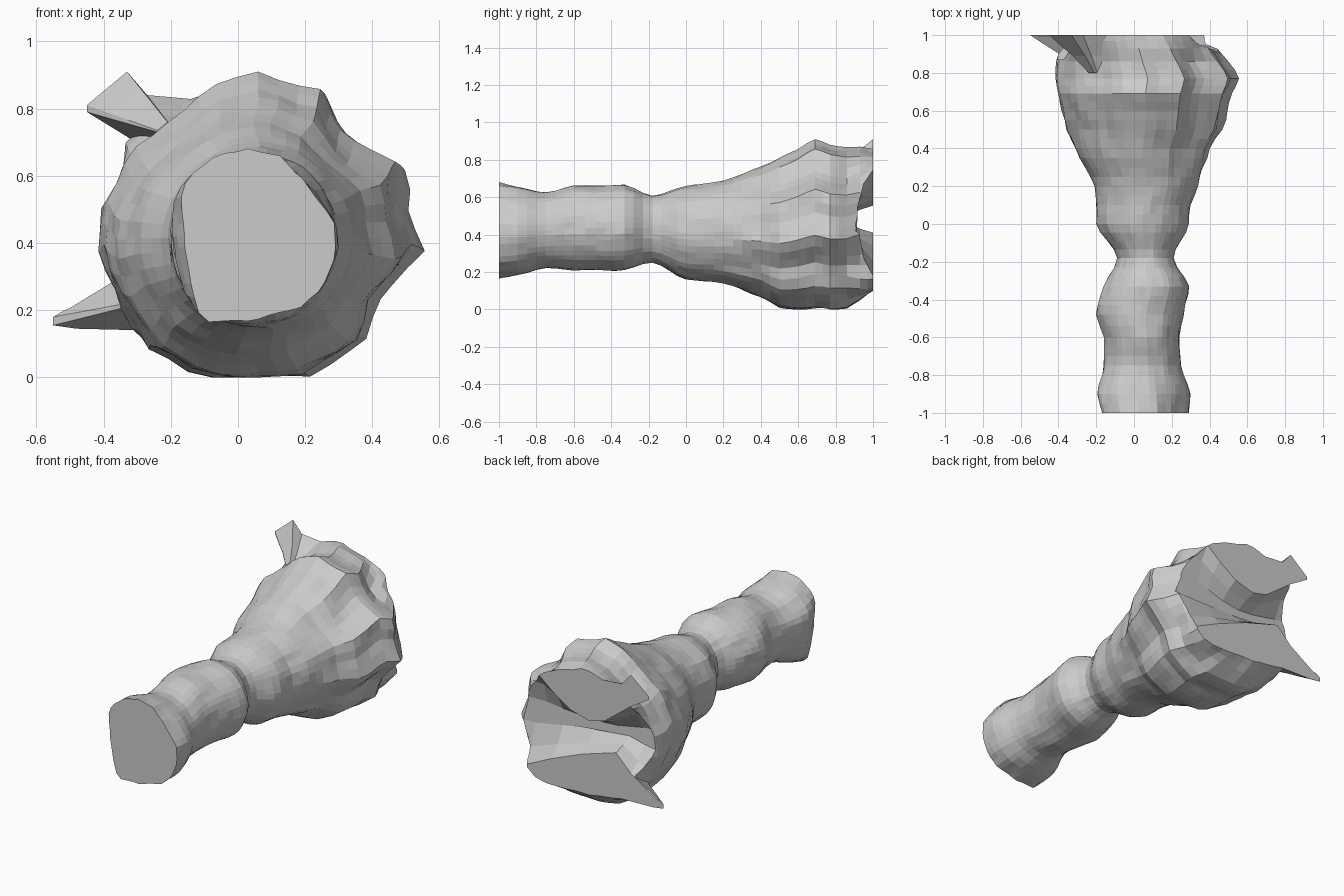
import bpy, bmesh, math
from mathutils import Vector, noise

if "Cube" in bpy.data.objects:
    bpy.data.objects.remove(bpy.data.objects["Cube"])

N = 44


def resample(poly):
    """Outline (x, z) -> N points by angle, normalised to a -1..1 box."""
    xs, zs = [p[0] for p in poly], [p[1] for p in poly]
    cx, cz = (min(xs) + max(xs)) / 2, (min(zs) + max(zs)) / 2
    hx, hz = (max(xs) - min(xs)) / 2, (max(zs) - min(zs)) / 2
    pts = [((x - cx) / hx, (z - cz) / hz) for x, z in poly]
    out = []
    for i in range(N):
        a = 2 * math.pi * i / N
        dx, dz = math.cos(a), math.sin(a)
        best = 0
        for (x1, z1), (x2, z2) in zip(pts, pts[1:] + pts[:1]):
            ex, ez = x2 - x1, z2 - z1
            den = dx * ez - dz * ex
            if abs(den) > 1e-9:
                r = (x1 * ez - z1 * ex) / den
                s = (x1 * dz - z1 * dx) / den
                if -1e-6 <= s <= 1 + 1e-6 and r > best:
                    best = r
        out.append(Vector((dx * best, dz * best)))
    return out


def loft(name, rings):
    """Skin a list of equal-length rings and cap both ends."""
    bm = bmesh.new()
    vs = [[bm.verts.new(p) for p in r] for r in rings]
    n = len(rings[0])
    for a, b in zip(vs, vs[1:]):
        for i in range(n):
            j = (i + 1) % n
            bm.faces.new((a[i], a[j], b[j], b[i]))
    bm.faces.new(vs[0])
    bm.faces.new(vs[-1])
    bmesh.ops.recalc_face_normals(bm, faces=bm.faces)
    me = bpy.data.meshes.new(name)
    bm.to_mesh(me)
    bm.free()
    ob = bpy.data.objects.new(name, me)
    bpy.context.collection.objects.link(ob)
    return ob


# Cross-sections: near end, plain round, swollen part, far mouth
near = resample([(-.13, .2), (-.08, .165), (.05, .17), (.19, .21), (.25, .27),
                 (.295, .38), (.28, .47), (.2, .58), (.12, .66), (.03, .68),
                 (-.05, .665), (-.12, .62), (-.17, .55), (-.165, .46)])
plain = [Vector((math.cos(2 * math.pi * i / N), math.sin(2 * math.pi * i / N)))
         for i in range(N)]
bulb = resample([(-.12, 0), (.2, 0), (.39, .12), (.42, .25), (.55, .38), (.5, .53),
                 (.5, .63), (.48, .66), (.38, .68), (.31, .75), (.26, .85), (.07, .91),
                 (-.08, .86), (-.15, .8), (-.3, .7), (-.36, .6), (-.41, .5),
                 (-.41, .36), (-.36, .25), (-.28, .1)])
mouth = resample([(-.28, .14), (-.12, .115), (.1, .1), (.3, .1), (.37, .15), (.38, .4),
                  (.36, .6), (.29, .75), (.1, .83), (0, .86), (-.1, .84), (-.24, .79),
                  (-.33, .7), (-.37, .45), (-.35, .25)])
shapes = [(-1, near), (-.72, plain), (.15, plain), (.62, bulb), (.86, bulb), (1, mouth)]

# y, x min, x max, z min, z max
stations = [
    (-1, -.17, .295, .165, .68), (-.9, -.2, .3, .18, .66), (-.75, -.16, .25, .22, .625),
    (-.6, -.16, .24, .21, .66), (-.48, -.2, .26, .21, .66), (-.33, -.16, .29, .21, .665),
    (-.18, -.09, .21, .25, .61), (0, -.2, .29, .16, .66), (.1, -.2, .3, .15, .67),
    (.2, -.21, .34, .14, .69), (.4, -.31, .4, .07, .76), (.5, -.35, .47, .01, .81),
    (.6, -.38, .5, .005, .86), (.69, -.4, .52, .01, .91), (.77, -.41, .555, 0, .88),
    (.86, -.41, .5, .01, .87), (.93, -.39, .44, .05, .87), (.97, -.38, .4, .08, .865),
    (1, -.37, .38, .1, .86)]


def section(y):
    """Smooth interpolation of the station table."""
    for i, (a, b) in enumerate(zip(stations, stations[1:])):
        if y <= b[0] + 1e-6:
            p, q = stations[max(i - 1, 0)], stations[min(i + 2, len(stations) - 1)]
            h = b[0] - a[0]
            t = (y - a[0]) / h
            res = []
            for k in range(1, 5):
                ma = (b[k] - p[k]) / (b[0] - p[0]) * h * .6
                mb = (q[k] - a[k]) / (q[0] - a[0]) * h * .6
                res.append((2*t**3 - 3*t*t + 1) * a[k] + (t**3 - 2*t*t + t) * ma
                           + (3*t*t - 2*t**3) * b[k] + (t**3 - t*t) * mb)
            return res


def ring(y, wobble=.035):
    x0, x1, z0, z1 = section(y)
    for (ya, sa), (yb, sb) in zip(shapes, shapes[1:]):
        if y <= yb + 1e-6:
            t = (y - ya) / (yb - ya)
            break
    out = []
    for a, b in zip(sa, sb):
        u, v = a.lerp(b, t)
        w = 1 + wobble * noise.noise(Vector((u * 4, y * 9, v * 4)))
        out.append(Vector(((x0 + x1) / 2 + u * w * (x1 - x0) / 2, y,
                           max(0, (z0 + z1) / 2 + v * w * (z1 - z0) / 2))))
    return out


# Main body
ys = []
for a, b in zip(stations, stations[1:]):
    n = max(1, round((b[0] - a[0]) / .05))
    ys += [a[0] + (b[0] - a[0]) * i / n for i in range(n)]
body = loft("body", [ring(y) for y in ys + [1]])

# Horn points that flare out of the left edge of the far end
upper = [(-.1, .6), (-.16, .59), (-.32, .71), (-.45, .79), (-.45, .81), (-.39, .86),
         (-.33, .91), (-.27, .84), (-.1, .825)]
lower = [(-.1, .13), (-.28, .14), (-.48, .145), (-.55, .155), (-.55, .18), (-.45, .24),
         (-.33, .31), (-.23, .41), (-.1, .37)]


def horn(name, outline, cx, cz):
    steps = ((.25, .8), (.55, .89), (.78, .945), (1, 1))
    return loft(name, [[Vector((cx + (x - cx) * k, y, cz + (z - cz) * k))
                        for x, z in outline] for k, y in steps])


# Channel across the far end that leaves an upper and a lower lip
gap = [(.8, .79), (.29, .745), (.2, .67), (.08, .59), (-.05, .555), (-.15, .58),
       (-.32, .71), (-.5, .77), (-.8, .8), (-.8, .16), (-.5, .2), (-.33, .31),
       (-.23, .41), (0, .34), (.2, .26), (.37, .18), (.8, .17)]


def gap_ring(y, k):
    """k = 1 is the open mouth, smaller k is the narrower floor."""
    return [Vector((x, y + (1 - k) * .08 * min(max(x / .4, 0), 1),
                    .48 + (z - .48) * k)) for x, z in gap]


channel = loft("channel_cutter", [gap_ring(.87, .25), gap_ring(.93, .7),
                                  gap_ring(1, 1), gap_ring(1.1, 1)])

# Merge horns, then cut the channel
bpy.context.view_layer.objects.active = body
for ob, op in ((horn("upper_horn", upper, -.17, .71), 'UNION'),
               (horn("lower_horn", lower, -.17, .25), 'UNION'),
               (channel, 'DIFFERENCE')):
    m = body.modifiers.new(ob.name, 'BOOLEAN')
    m.operation, m.solver, m.object = op, 'EXACT', ob
    bpy.ops.object.modifier_apply(modifier=m.name)
    bpy.data.objects.remove(ob)
